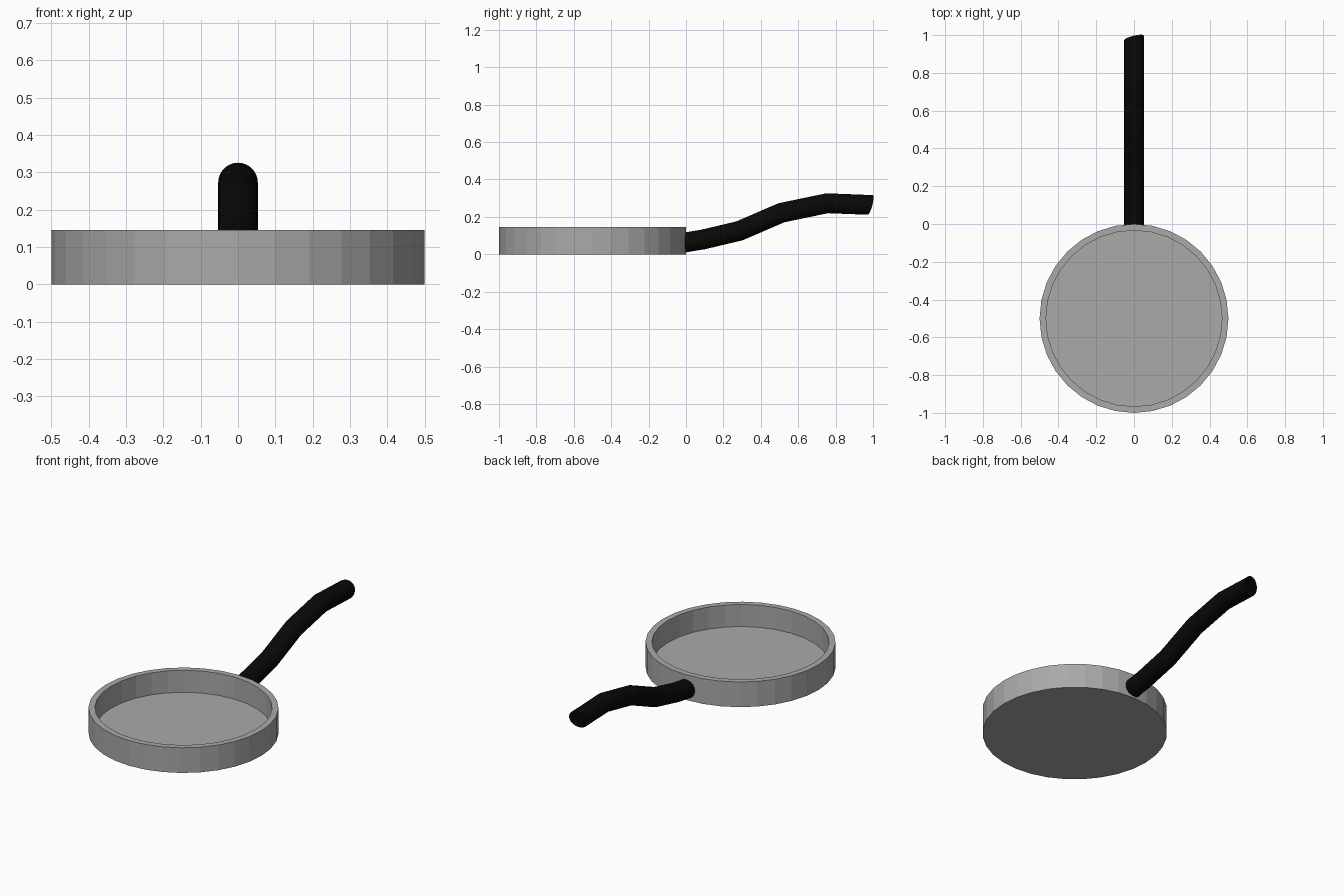
import bpy, bmesh
from math import cos, sin, pi
from mathutils import Vector

if "Cube" in bpy.data.objects:
    bpy.data.objects.remove(bpy.data.objects["Cube"])


def make_object(name, bm, color):
    bmesh.ops.recalc_face_normals(bm, faces=bm.faces)
    mesh = bpy.data.meshes.new(name)
    bm.to_mesh(mesh)
    bm.free()
    obj = bpy.data.objects.new(name, mesh)
    bpy.context.collection.objects.link(obj)
    mat = bpy.data.materials.new(name + "_material")
    mat.diffuse_color = color
    mat.use_nodes = True
    mat.node_tree.nodes["Principled BSDF"].inputs["Base Color"].default_value = mat.diffuse_color
    mesh.materials.append(mat)
    return obj


def skin(bm, rings):
    # Join closed rings of points with quads and cap both ends
    loops = [[bm.verts.new(p) for p in ring] for ring in rings]
    n = len(loops[0])
    for a, b in zip(loops, loops[1:]):
        for i in range(n):
            j = (i + 1) % n
            bm.faces.new((a[i], a[j], b[j], b[i]))
    bm.faces.new(loops[0])
    bm.faces.new(loops[-1])


SIDES = 32
ANGLES = [2 * pi * i / SIDES for i in range(SIDES)]

# Pan body: outer wall, flat rim, inner wall and floor
profile = [(0.5, 0.0), (0.5, 0.146), (0.466, 0.146), (0.466, 0.018)]
bm = bmesh.new()
skin(bm, [[(r * cos(a), -0.5 + r * sin(a), z) for a in ANGLES] for r, z in profile])
make_object("pan_body", bm, (0.4, 0.4, 0.4, 1))

# Handle: round bar swept along a wavy path with mitred bends
R = 0.053
path = [Vector((0, y, z)) for y, z in
        [(-0.015, 0.062), (0.09, 0.079), (0.285, 0.125), (0.51, 0.222),
         (0.755, 0.273), (0.984, 0.264)]]
dirs = [(b - a).normalized() for a, b in zip(path, path[1:])]
planes = [Vector((0, 1, 0))]
planes += [(a + b).normalized() for a, b in zip(dirs, dirs[1:])]
planes.append(Vector((-0.24, 1, -0.25)).normalized())  # slanted tip cut

rings = []
for k, (p, normal) in enumerate(zip(path, planes)):
    d = dirs[max(k - 1, 0)]
    up = Vector((1, 0, 0)).cross(d)
    ring = []
    for a in ANGLES:
        off = Vector((R * cos(a), 0, 0)) + up * (R * sin(a))
        # slide along the bar until the point lies on the cut plane
        ring.append(p + off - d * (off.dot(normal) / d.dot(normal)))
    rings.append(ring)
bm = bmesh.new()
skin(bm, rings)
make_object("handle", bm, (0.0025, 0.0025, 0.0025, 1))
